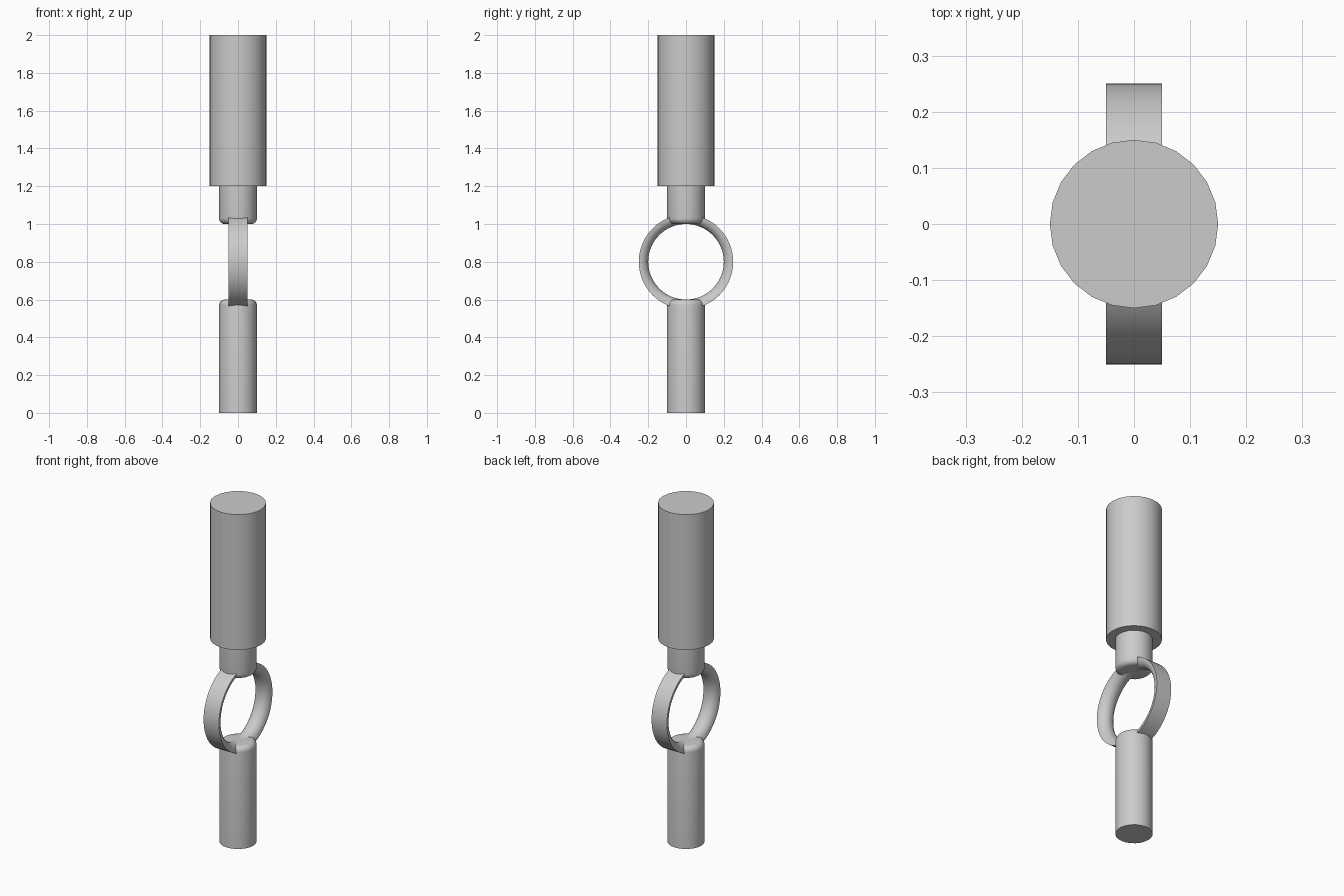
import bpy
import math
from math import cos, sin, pi

if "Cube" in bpy.data.objects:
    bpy.data.objects.remove(bpy.data.objects["Cube"], do_unlink=True)

SEGMENTS = 24
RING_STEPS = 64

metal = bpy.data.materials.new("plain_grey")
metal.use_nodes = True
grey = (0.6, 0.6, 0.6, 1)
metal.diffuse_color = grey
metal.node_tree.nodes["Principled BSDF"].inputs["Base Color"].default_value = grey


def arc(cx, cy, r, start, end, steps):
    """Points on an arc, angles in radians."""
    angles = [start + (end - start) * i / steps for i in range(steps + 1)]
    return [(cx + r * cos(a), cy + r * sin(a)) for a in angles]


def finish(name, verts, faces):
    mesh = bpy.data.meshes.new(name)
    mesh.from_pydata(verts, [], faces)
    mesh.materials.append(metal)
    obj = bpy.data.objects.new(name, mesh)
    bpy.context.collection.objects.link(obj)
    bpy.ops.object.select_all(action="DESELECT")
    obj.select_set(True)
    bpy.context.view_layer.objects.active = obj
    bpy.ops.object.shade_smooth_by_angle(angle=math.radians(35))
    return obj


def turned(name, profile):
    """Turn a bottom-to-top (radius, height) profile around z and cap it."""
    n = SEGMENTS
    verts = [(r * cos(2 * pi * i / n), r * sin(2 * pi * i / n), z)
             for r, z in profile for i in range(n)]
    faces = [(k * n + i, k * n + (i + 1) % n,
              (k + 1) * n + (i + 1) % n, (k + 1) * n + i)
             for k in range(len(profile) - 1) for i in range(n)]
    top = (len(profile) - 1) * n
    faces += [tuple(reversed(range(n))), tuple(range(top, top + n))]
    return finish(name, verts, faces)


def ring(name, radius, thickness, height):
    """Ring around the x axis: flat outer band, half-round inner side."""
    section = arc(0, radius, thickness, 0, -pi, 12)
    m, n = len(section), RING_STEPS
    verts = [(x, r * cos(2 * pi * i / n), height + r * sin(2 * pi * i / n))
             for i in range(n) for x, r in section]
    faces = [(i * m + j, i * m + (j + 1) % m,
              (i + 1) % n * m + (j + 1) % m, (i + 1) % n * m + j)
             for i in range(n) for j in range(m)]
    return finish(name, verts, faces)


# Rods with rounded ends where they meet the ring
ROUND = 0.03
turned("lower_rod", [(0.1, 0)] + arc(0.1 - ROUND, 0.6 - ROUND, ROUND, 0, pi / 2, 6))
turned("upper_rod", arc(0.1 - ROUND, 1.0 + ROUND, ROUND, -pi / 2, 0, 6) + [(0.1, 1.2)])

# Thick handle on top
turned("handle", [(0.15, 1.2), (0.15, 2.0)])

# Joining ring
ring("link_ring", 0.25, 0.05, 0.8)
